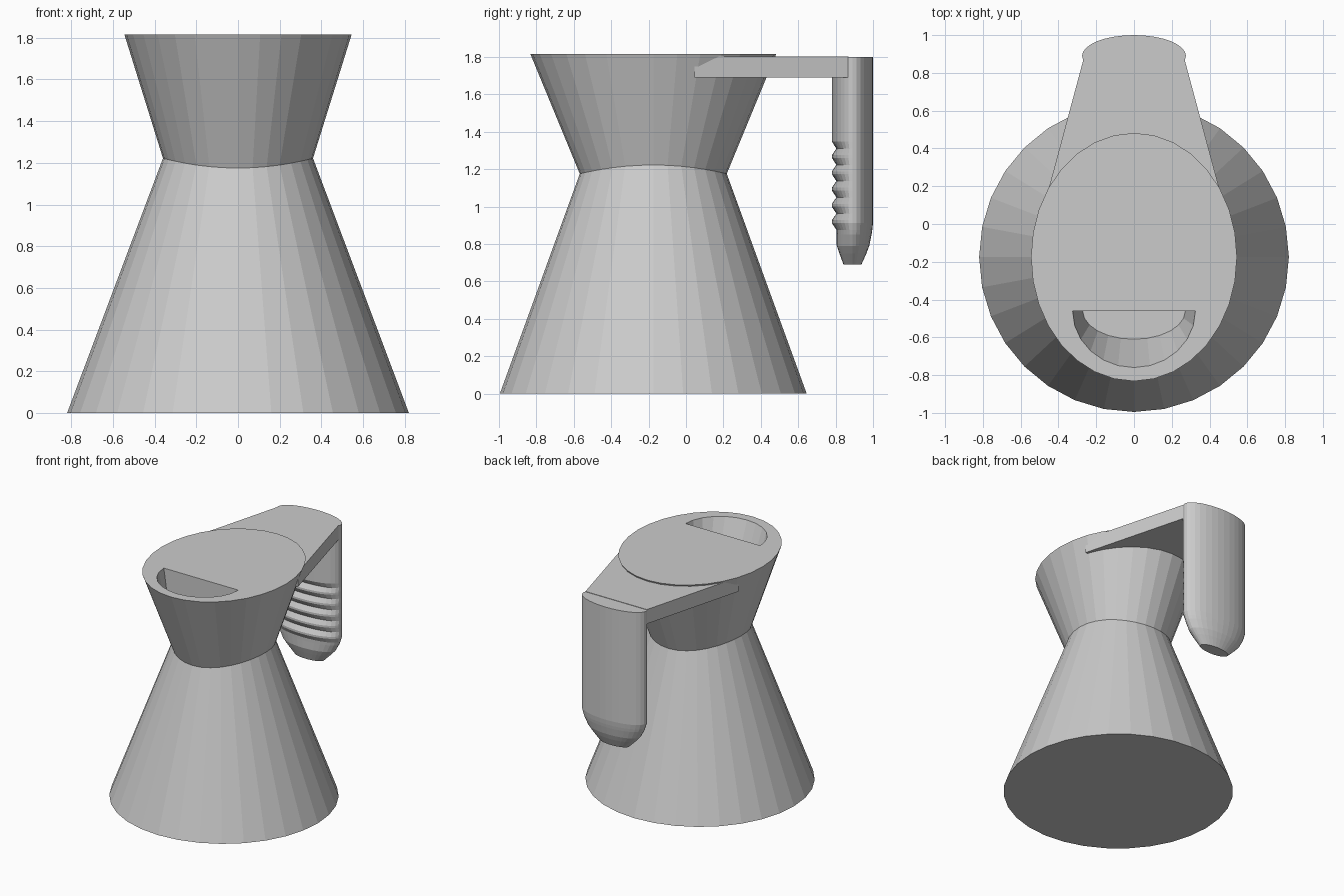
import bpy, bmesh
from math import sin, cos, pi

if "Cube" in bpy.data.objects:
    bpy.data.objects.remove(bpy.data.objects["Cube"])

SIDES = 32
CUP_Y = -0.175     # centre of the cup
GRIP_Y = 0.89      # centre of the grip


def loft(name, rings):
    """Skin a stack of closed rings that share a point count and cap both ends."""
    bm = bmesh.new()
    loops = [[bm.verts.new(p) for p in ring] for ring in rings]
    n = len(loops[0])
    for a, b in zip(loops, loops[1:]):
        for i in range(n):
            j = (i + 1) % n
            bm.faces.new((a[i], a[j], b[j], b[i]))
    bm.faces.new(loops[0][::-1])
    bm.faces.new(loops[-1])
    bmesh.ops.recalc_face_normals(bm, faces=bm.faces)
    mesh = bpy.data.meshes.new(name)
    bm.to_mesh(mesh)
    bm.free()
    obj = bpy.data.objects.new(name, mesh)
    bpy.context.collection.objects.link(obj)
    return obj


def oval(cy, z, rx, front, back=None, bow=0.0):
    """Oval ring with separate front and back depths; bow lifts its left and right."""
    back = front if back is None else back
    ring = []
    for i in range(SIDES):
        c, s = cos(2 * pi * i / SIDES), sin(2 * pi * i / SIDES)
        ring.append((rx * c, cy + (back if s > 0 else front) * s, z + bow * c * c))
    return ring


# Cup body: round flared base, bowed waist, oval top
body = loft("cup_body", [
    oval(CUP_Y, 0, 0.82, 0.82),
    oval(CUP_Y, 1.175, 0.36, 0.393, bow=0.047),
    oval(CUP_Y, 1.815, 0.545, 0.657),
])


# Pouring opening: half-oval pocket with a sloping front wall
def half_oval(z, rx, ry, n=12):
    return [(-rx * cos(pi * i / n), -0.46 - ry * sin(pi * i / n), z)
            for i in range(n + 1)]


cutter = loft("opening_cutter", [
    half_oval(1.455, 0.272, 0.15),
    half_oval(1.815, 0.325, 0.30),
    half_oval(1.915, 0.325, 0.30),
])
cutter.hide_render = True
cut = body.modifiers.new("opening", 'BOOLEAN')
cut.operation = 'DIFFERENCE'
cut.solver = 'EXACT'
cut.object = cutter
bpy.context.view_layer.objects.active = body
body.select_set(True)
bpy.ops.object.modifier_apply(modifier=cut.name)
bpy.data.objects.remove(cutter)

# Handle arm: tapered plate from the rim to the grip
loft("handle_arm", [[(-0.49, 0.045, z), (0.49, 0.045, z),
                     (0.268, 0.87, z), (-0.268, 0.87, z)]
                    for z in (1.69, 1.803)])

# Grip: oval column with a rounded tip and finger ridges on its inner side
grip = [  # z, half width, inner depth, outer depth
    (0.69, 0.125, 0.048, 0.048),
    (0.75, 0.185, 0.070, 0.075),
    (0.79, 0.222, 0.084, 0.090),
    (0.85, 0.255, 0.085, 0.102),
    (0.875, 0.264, 0.086, 0.106),
]
for i in range(6):
    z = 0.875 + i * 0.087
    if i:
        grip.append((z, 0.275, 0.086, 0.11))
    grip.append((z + 0.037, 0.275, 0.110, 0.11))
    grip.append((z + 0.052, 0.275, 0.110, 0.11))
grip[-1] = (1.80, 0.275, 0.11, 0.11)
grip_obj = loft("handle_grip", [oval(GRIP_Y, *g) for g in grip])
